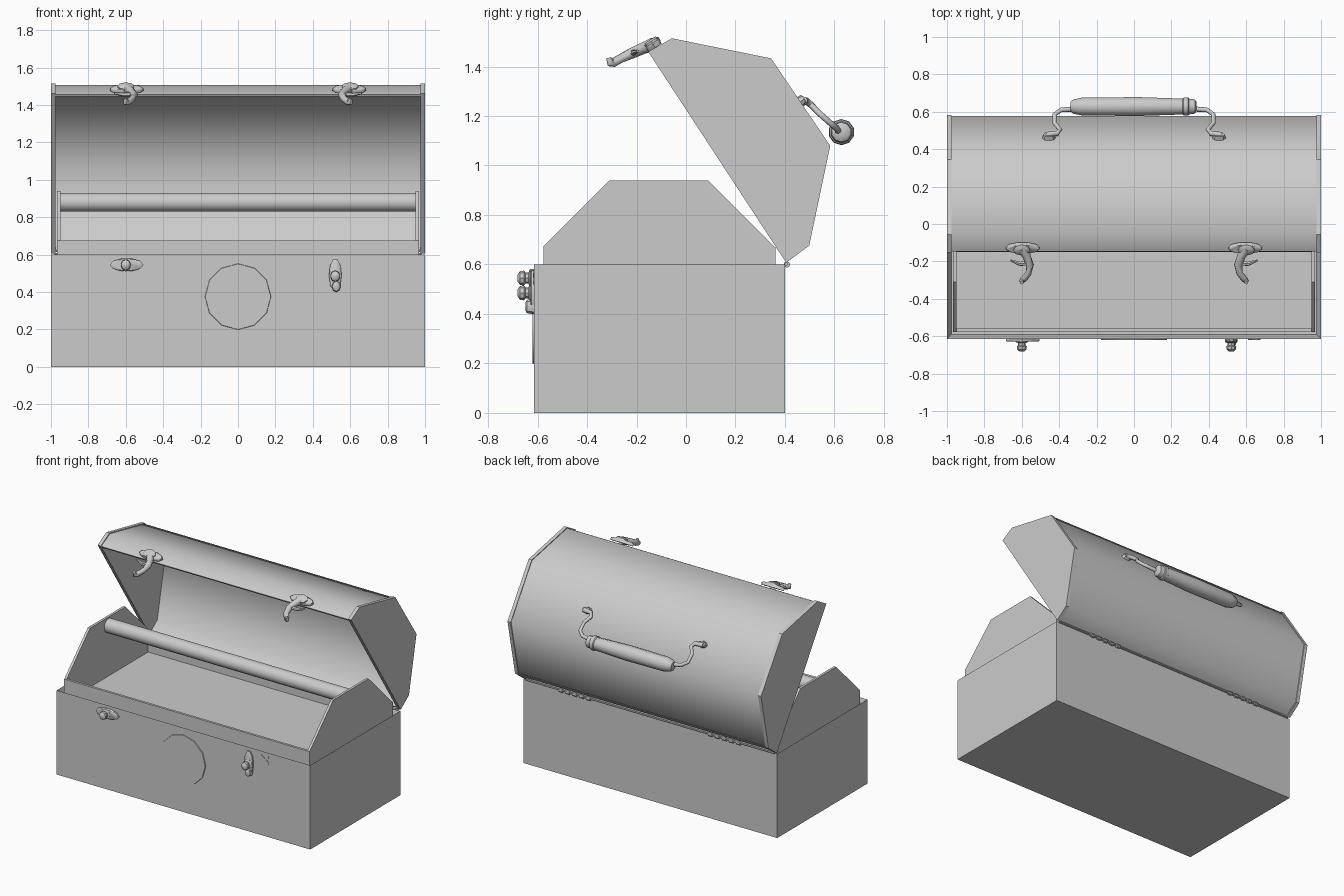
import bpy, bmesh, math
from mathutils import Vector, Matrix

if "Cube" in bpy.data.objects:
    bpy.data.objects.remove(bpy.data.objects["Cube"])


def finish(name, bm, smooth=None, solid=0):
    bmesh.ops.recalc_face_normals(bm, faces=bm.faces)
    me = bpy.data.meshes.new(name)
    bm.to_mesh(me)
    bm.free()
    ob = bpy.data.objects.new(name, me)
    bpy.context.collection.objects.link(ob)
    bpy.ops.object.select_all(action='DESELECT')
    bpy.context.view_layer.objects.active = ob
    ob.select_set(True)
    if solid:
        m = ob.modifiers.new("thickness", 'SOLIDIFY')
        m.thickness = solid
        m.offset = -1
        bpy.ops.object.modifier_apply(modifier=m.name)
    if smooth:
        bpy.ops.object.shade_smooth_by_angle(angle=math.radians(smooth))
    return ob


def box(name, lo, hi):
    bm = bmesh.new()
    lo, hi = Vector(lo), Vector(hi)
    bmesh.ops.create_cube(bm, size=1, matrix=Matrix.Translation((lo + hi) / 2)
                          @ Matrix.Diagonal((*(hi - lo), 1)))
    return finish(name, bm)


def prism(name, prof, x0, x1):
    bm = bmesh.new()
    f = bm.faces.new([bm.verts.new((x0, y, z)) for y, z in prof])
    r = bmesh.ops.extrude_face_region(bm, geom=[f], use_keep_orig=True)
    vs = [v for v in r['geom'] if isinstance(v, bmesh.types.BMVert)]
    bmesh.ops.translate(bm, vec=(x1 - x0, 0, 0), verts=vs)
    return finish(name, bm)


def lathe(name, prof, loc, axis='X', n=12, scale=(1, 1), tilt=0):
    """Rings of (position along axis, radius), scaled across the axis."""
    bm = bmesh.new()
    rings = [[bm.verts.new((r * scale[0] * math.cos(2 * math.pi * i / n),
                            r * scale[1] * math.sin(2 * math.pi * i / n), t))
              for i in range(n)] for t, r in prof]
    for a, b in zip(rings, rings[1:]):
        for i in range(n):
            bm.faces.new((a[i], a[(i + 1) % n], b[(i + 1) % n], b[i]))
    bm.faces.new(rings[0])
    bm.faces.new(rings[-1])
    rot = {'X': Matrix.Rotation(math.pi / 2, 4, 'Y'),
           '-Y': Matrix.Rotation(math.pi / 2, 4, 'X'), 'Z': Matrix()}[axis]
    bm.transform(Matrix.Translation(loc) @ Matrix.Rotation(tilt, 4, 'X') @ rot)
    return finish(name, bm, 40)


def tube(name, pts, radii, n=8):
    """Bent rod through points, with a radius per point."""
    bm = bmesh.new()
    pts = [Vector(p) for p in pts]
    rings = []
    for k, p in enumerate(pts):
        d = (pts[min(k + 1, len(pts) - 1)] - pts[max(k - 1, 0)]).normalized()
        u = d.cross(Vector((0, 0.6, 0.8)))
        if u.length < 0.05:
            u = d.cross(Vector((1, 0, 0)))
        u.normalize()
        w = d.cross(u)
        rings.append([bm.verts.new(p + radii[k] * (u * math.cos(2 * math.pi * i / n)
                     + w * math.sin(2 * math.pi * i / n))) for i in range(n)])
    for a, b in zip(rings, rings[1:]):
        for i in range(n):
            bm.faces.new((a[i], a[(i + 1) % n], b[(i + 1) % n], b[i]))
    bm.faces.new(rings[0])
    bm.faces.new(rings[-1])
    return finish(name, bm, 50)


# Base box with a recessed top
bm = bmesh.new()
bmesh.ops.create_cube(bm, size=1, matrix=Matrix.Translation((0, -0.107, 0.3))
                      @ Matrix.Diagonal((2, 1.015, 0.6, 1)))
top = [f for f in bm.faces if f.normal.z > 0.9]
bmesh.ops.inset_region(bm, faces=top, thickness=0.035)
bmesh.ops.translate(bm, vec=(0, 0, -0.08), verts=top[0].verts)
finish("base_box", bm)

# Inner tray: shaped ends, low front and back walls, carrying bar
end = [(-0.575, 0.52), (-0.575, 0.675), (-0.31, 0.94), (0.09, 0.94), (0.36, 0.67), (0.36, 0.52)]
for s, side in ((-1, "left"), (1, "right")):
    prism("tray_end_" + side, end, s * 0.968, s * 0.95)
box("tray_front", (-0.968, -0.577, 0.52), (0.968, -0.56, 0.675))
box("tray_back", (-0.968, 0.345, 0.52), (0.968, 0.362, 0.67))
lathe("tray_bar", [(-0.955, 0.05), (0.955, 0.05)], (0, -0.1, 0.88), n=16)

# Open lid: smooth shell with slightly larger end caps
lid = [(-0.153, 1.46), (-0.057, 1.514), (0.344, 1.433), (0.583, 1.08), (0.498, 0.676), (0.405, 0.607)]
inner = [(0.2 + (y - 0.2) * 0.985, 1.1 + (z - 1.1) * 0.985) for y, z in lid]
bm = bmesh.new()
rows = [[bm.verts.new((x, y, z)) for y, z in inner] for x in (-0.985, 0.985)]
for i in range(len(inner) - 1):
    bm.faces.new((rows[0][i], rows[1][i], rows[1][i + 1], rows[0][i + 1]))
bmesh.ops.recalc_face_normals(bm, faces=bm.faces)
shell = finish("lid_shell", bm)
me = shell.data
if me.polygons[1].normal.z < 0:
    me.flip_normals()
m = shell.modifiers.new("thickness", 'SOLIDIFY')
m.thickness = 0.012
m.offset = -1
bpy.ops.object.modifier_apply(modifier=m.name)
bpy.ops.object.shade_smooth_by_angle(angle=math.radians(60))
for s, side in ((-1, "left"), (1, "right")):
    prism("lid_end_" + side, lid, s * 1.0, s * 0.975)

# Hinge knuckles and pin
lathe("hinge_pin", [(-0.98, 0.007), (0.98, 0.007)], (0, 0.405, 0.602), n=8)
for s in (-1, 1):
    for k in range(5):
        x = s * (0.48 + 0.055 * k)
        lathe("hinge_knuckle", [(-0.014, 0.013), (0.014, 0.013)], (x, 0.408, 0.6), n=8)

# Lid handle: grip plus bent wire legs
lathe("handle_grip", [(-0.34, 0.028), (-0.325, 0.04), (-0.28, 0.05), (0.02, 0.053), (0.22, 0.046),
                      (0.26, 0.044), (0.265, 0.05), (0.29, 0.05), (0.295, 0.044), (0.325, 0.04),
                      (0.335, 0.025)], (0, 0.628, 1.135), n=10)
for s in (-1, 1):
    tube("handle_leg", [(s * 0.32, 0.615, 1.14), (s * 0.39, 0.61, 1.15), (s * 0.425, 0.585, 1.17),
                        (s * 0.425, 0.54, 1.21), (s * 0.395, 0.505, 1.245), (s * 0.41, 0.485, 1.262),
                        (s * 0.47, 0.475, 1.262)],
         [0.014, 0.013, 0.012, 0.012, 0.013, 0.014, 0.017])
    lathe("handle_foot", [(-0.012, 0.03), (0.012, 0.025)], (s * 0.455, 0.468, 1.262), 'Z', 8,
          (1.2, 0.8), -math.radians(56))

# Lid latches: oval plate, boss, hooked arm and prong
tilt = math.radians(32)
for s in (-1, 1):
    lathe("latch_plate", [(-0.01, 0.09), (0.006, 0.09), (0.012, 0.08)], (s * 0.595, -0.13, 1.485),
          'Z', 10, (1, 0.36), tilt)
    lathe("latch_boss", [(0, 0.045), (0.02, 0.045), (0.028, 0.03)], (s * 0.6, -0.13, 1.485),
          'Z', 8, (1, 0.75), tilt)
    tube("latch_arm", [(s * 0.6, -0.13, 1.49), (s * 0.575, -0.17, 1.475), (s * 0.557, -0.22, 1.453),
                       (s * 0.565, -0.265, 1.432), (s * 0.59, -0.295, 1.415), (s * 0.6, -0.305, 1.412),
                       (s * 0.6, -0.313, 1.435)],
         [0.028, 0.024, 0.022, 0.018, 0.018, 0.015, 0.01])
    tube("latch_prong", [(s * 0.56, -0.21, 1.458), (s * 0.61, -0.213, 1.455), (s * 0.66, -0.195, 1.463)],
         [0.013, 0.012, 0.006], 6)

# Front catches: oval plates with knobs, one lying flat and one upright
for name, x, z, sc, kx, kz in (("left", -0.595, 0.545, (0.09, 0.035), -0.6, 0.545),
                               ("right", 0.52, 0.49, (0.034, 0.09), 0.52, 0.485)):
    lathe("catch_plate_" + name, [(0, 1), (0.012, 1), (0.016, 0.9)], (x, -0.613, z), '-Y', 10, sc)
    lathe("catch_knob_" + name, [(0, 0.036), (0.018, 0.036), (0.024, 0.022), (0.036, 0.022),
                                 (0.042, 0.03), (0.058, 0.028), (0.068, 0.014)],
          (kx, -0.613, kz), '-Y', 8, (0.9, 1))
lathe("catch_tongue", [(0, 0.035), (0.03, 0.03), (0.035, 0.02)], (0.525, -0.613, 0.43), '-Y', 8, (0.7, 0.9))

# Flat cross plate beside the right catch
for a in (-1, 1):
    bm = bmesh.new()
    bmesh.ops.create_cube(bm, size=1, matrix=Matrix.Translation((0.643, -0.615, 0.547))
                          @ Matrix.Rotation(a * math.radians(36), 4, 'Y')
                          @ Matrix.Diagonal((0.075, 0.008, 0.014, 1)))
    finish("cross_bar", bm)

# Blank round plate on the front
lathe("front_disc", [(0, 0.177), (0.006, 0.175)], (0, -0.614, 0.375), '-Y', 12)
